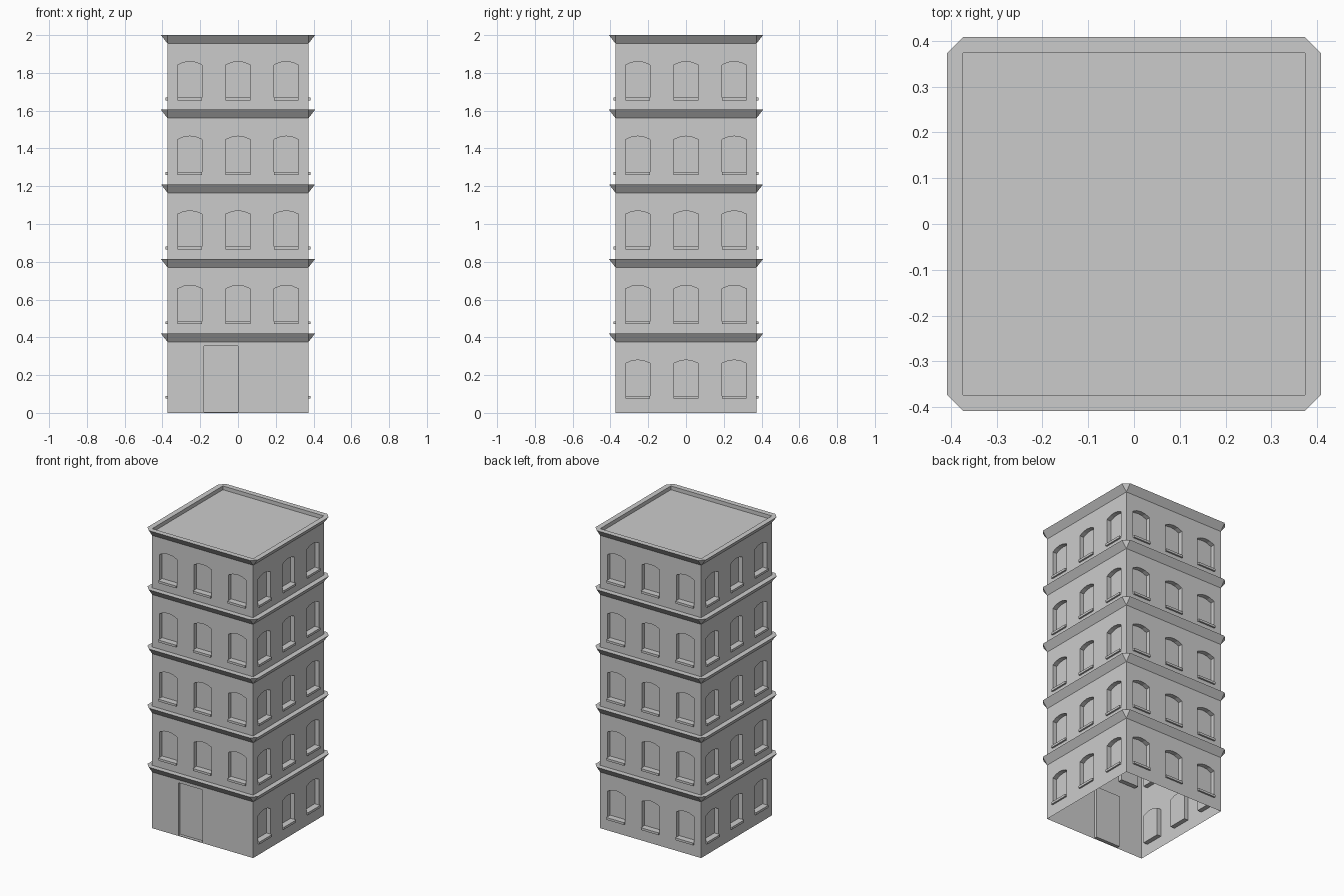
import bpy, bmesh, math
from mathutils import Matrix, Vector

cube = bpy.data.objects.get("Cube")
if cube:
    bpy.data.objects.remove(cube, do_unlink=True)

HALF = 0.373                 # half width of the walls
FLOORS, STOREY = 5, 0.395
BAYS = (-0.255, 0.0, 0.255)  # window centres along a wall
WIN_W, WIN_BOTTOM, SPRING, CROWN = 0.13, 0.075, 0.262, 0.28
WIN_DEPTH, DOOR_DEPTH = 0.03, 0.02

stone = bpy.data.materials.new("grey_stone")
stone.use_nodes = True
stone.diffuse_color = (0.6, 0.6, 0.6, 1)
bsdf = next(n for n in stone.node_tree.nodes if n.type == 'BSDF_PRINCIPLED')
bsdf.inputs["Base Color"].default_value = stone.diffuse_color


def make_object(name, bm):
    bmesh.ops.recalc_face_normals(bm, faces=bm.faces)
    mesh = bpy.data.meshes.new(name)
    bm.to_mesh(mesh)
    bm.free()
    mesh.materials.append(stone)
    obj = bpy.data.objects.new(name, mesh)
    bpy.context.collection.objects.link(obj)
    return obj


def add_prism(bm, outline, y0, y1, turn):
    """Extrude an (x, z) outline from y0 to y1, then turn it to its side."""
    front = [bm.verts.new(turn @ Vector((x, y0, z))) for x, z in outline]
    back = [bm.verts.new(turn @ Vector((x, y1, z))) for x, z in outline]
    bm.faces.new(front)
    bm.faces.new(back[::-1])
    n = len(outline)
    for i in range(n):
        j = (i + 1) % n
        bm.faces.new((front[i], back[i], back[j], front[j]))


def rectangle(x0, x1, z0, z1):
    return [(x0, z0), (x1, z0), (x1, z1), (x0, z1)]


def arched(cx, base):
    """Window outline with a shallow segmental arch."""
    h = WIN_W / 2
    arch = [(cx + h * t, base + SPRING + (CROWN - SPRING) * (1 - t * t))
            for t in (1, 0.5, 0, -0.5, -1)]
    return [(cx - h, base + WIN_BOTTOM), (cx + h, base + WIN_BOTTOM)] + arch


# Window and door openings, with matching sills
openings, sills = bmesh.new(), bmesh.new()
for side in range(4):
    turn = Matrix.Rotation(side * math.pi / 2, 3, 'Z')
    for floor in range(FLOORS):
        if side == 0 and floor == 0:
            continue
        base = floor * STOREY
        for cx in BAYS:
            add_prism(openings, arched(cx, base), -HALF - 0.05, -HALF + WIN_DEPTH, turn)
            sill = rectangle(cx - WIN_W / 2, cx + WIN_W / 2,
                             base + WIN_BOTTOM, base + WIN_BOTTOM + 0.015)
            add_prism(sills, sill, -HALF - 0.011, -HALF + WIN_DEPTH, turn)
add_prism(openings, rectangle(-0.18, 0, 0.004, 0.355),
          -HALF - 0.05, -HALF + DOOR_DEPTH, Matrix.Identity(3))
cutter = make_object("opening_cutter", openings)
cutter.hide_render = True
make_object("window_sills", sills)

# Walls and roof, recessed by the openings
body = bmesh.new()
add_prism(body, rectangle(-HALF, HALF, 0, FLOORS * STOREY), -HALF, HALF, Matrix.Identity(3))
walls = make_object("walls_and_roof", body)
cut = walls.modifiers.new("openings", 'BOOLEAN')
cut.operation = 'DIFFERENCE'
cut.solver = 'EXACT'
cut.object = cutter
bpy.context.view_layer.objects.active = walls
bpy.ops.object.modifier_apply(modifier=cut.name)
bpy.data.objects.remove(cutter, do_unlink=True)

# The building is an open shell underneath
bm = bmesh.new()
bm.from_mesh(walls.data)
under = [f for f in bm.faces if all(abs(v.co.z) < 0.001 for v in f.verts)]
bmesh.ops.delete(bm, geom=under, context='FACES')
bm.to_mesh(walls.data)
bm.free()


# Flared cornice with clipped corners above each storey
def add_cornice(bm, base, lip):
    low, high, out = base + 0.375, base + 0.42, 0.408
    rings = []
    for side in range(4):
        turn = Matrix.Rotation(side * math.pi / 2, 3, 'Z')
        points = [(-HALF, -HALF, low), (-HALF, -out, high), (HALF, -out, high),
                  (-HALF, -HALF, high), (-HALF, -HALF, base + STOREY)]
        rings.append([bm.verts.new(turn @ Vector(p)) for p in points])
    for i in range(4):
        a, left, right, inner, foot = rings[i]
        b, next_left, _, next_inner, next_foot = rings[(i + 1) % 4]
        bm.faces.new((a, b, right, left))
        bm.faces.new((b, next_left, right))
        bm.faces.new((left, right, next_inner, inner))
        bm.faces.new((right, next_left, next_inner))
        if lip:
            bm.faces.new((inner, next_inner, next_foot, foot))
    if not lip:
        bmesh.ops.delete(bm, geom=[r[4] for r in rings], context='VERTS')


for floor in range(FLOORS):
    bm = bmesh.new()
    top = floor == FLOORS - 1
    add_cornice(bm, floor * STOREY, top)
    make_object("roof_cornice" if top else f"cornice_{floor + 1}", bm)
